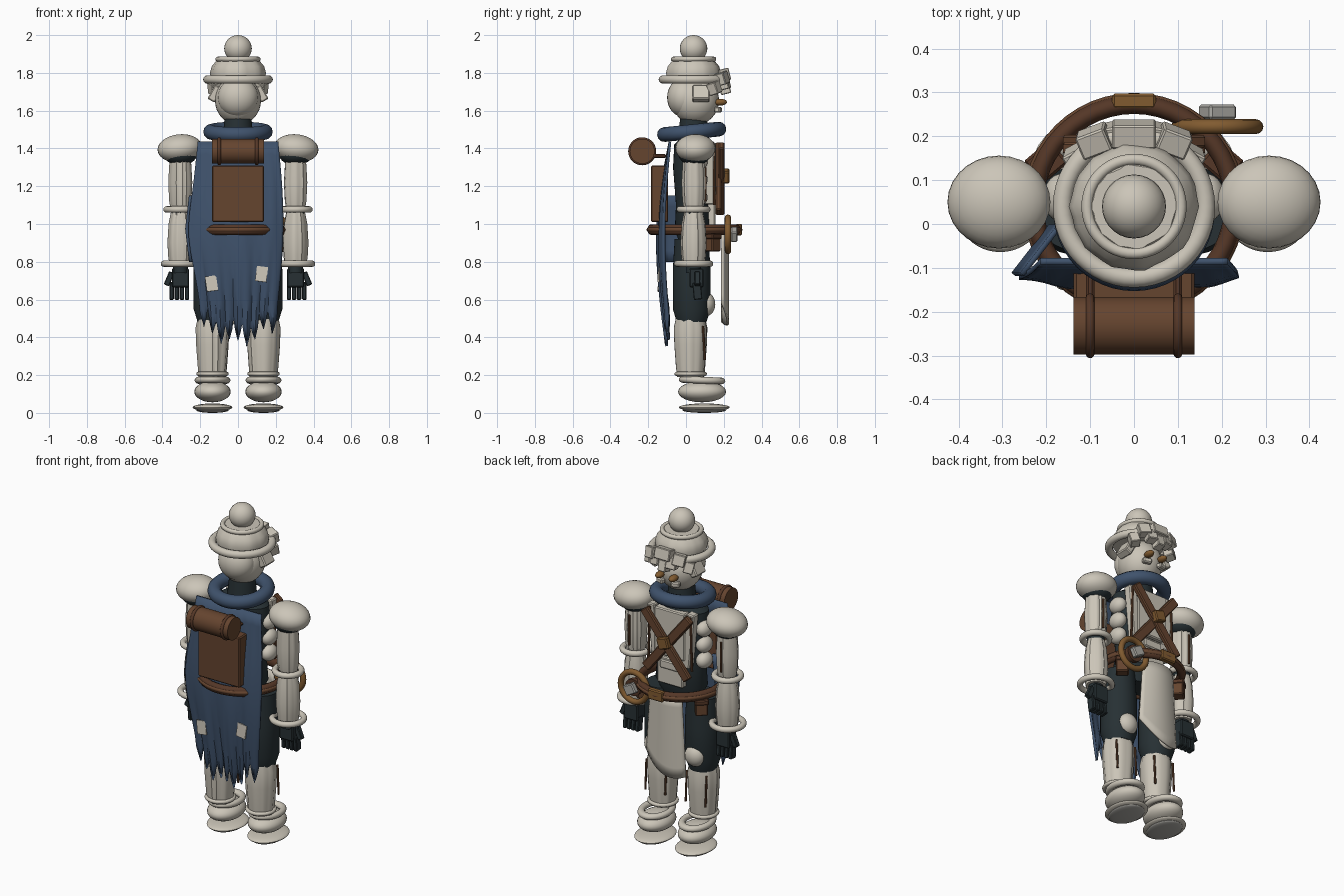
import bpy, bmesh, math, random
from mathutils import Vector, Matrix

random.seed(4)
if "Cube" in bpy.data.objects:
    bpy.data.objects.remove(bpy.data.objects["Cube"])


def material(name, r, g, b):
    m = bpy.data.materials.new(name)
    m.use_nodes = True
    m.diffuse_color = (r, g, b, 1)
    m.node_tree.nodes["Principled BSDF"].inputs["Base Color"].default_value = (r, g, b, 1)
    return m


CREAM = material("bone cream", .6, .56, .48)
BLUE = material("dusty blue", .05, .085, .15)
DARK = material("charcoal teal", .02, .03, .034)
BROWN = material("leather brown", .13, .058, .028)
UMBER = material("dark leather", .09, .038, .02)
GOLD = material("old brass", .22, .105, .03)
GREY = material("pale grey", .42, .41, .38)
MID = .04  # body axis in y
SIDES = (("right", -1), ("left", 1))


def finish(name, bm, mat, loc=(0, 0, 0), rot=(0, 0, 0), smooth=True):
    bmesh.ops.recalc_face_normals(bm, faces=bm.faces)
    me = bpy.data.meshes.new(name)
    bm.to_mesh(me)
    bm.free()
    me.materials.append(mat)
    ob = bpy.data.objects.new(name, me)
    bpy.context.scene.collection.objects.link(ob)
    ob.location, ob.rotation_euler = loc, rot
    if smooth:
        bpy.ops.object.select_all(action='DESELECT')
        ob.select_set(True)
        bpy.context.view_layer.objects.active = ob
        bpy.ops.object.shade_smooth_by_angle(angle=math.radians(40))
    return ob


def ball(name, mat, loc, size, rot=(0, 0, 0)):
    bm = bmesh.new()
    bmesh.ops.create_uvsphere(bm, u_segments=28, v_segments=16, radius=1)
    bmesh.ops.scale(bm, vec=size, verts=bm.verts)
    return finish(name, bm, mat, loc, rot)


def box(name, mat, loc, size, rot=(0, 0, 0), bevel=.006):
    bm = bmesh.new()
    bmesh.ops.create_cube(bm, size=1)
    bmesh.ops.scale(bm, vec=size, verts=bm.verts)
    if bevel:
        bmesh.ops.bevel(bm, geom=bm.edges[:], offset=bevel, segments=1, affect='EDGES')
    return finish(name, bm, mat, loc, rot, False)


def rod(name, mat, a, b, r, sides=20):
    a, b = Vector(a), Vector(b)
    bm = bmesh.new()
    bmesh.ops.create_cone(bm, cap_ends=True, segments=sides, radius1=r, radius2=r, depth=(b - a).length)
    turn = (b - a).to_track_quat('Z', 'Y').to_euler()
    return finish(name, bm, mat, (a + b) / 2, turn)


def lathe(name, mat, profile, loc, flute=0, squash=1, segs=36):
    """Stack rings of (radius, z); flute roughens the wrapped surface."""
    bm = bmesh.new()
    jitter = [random.uniform(-flute, flute) for _ in range(segs)]
    rings = []
    for r, z in profile:
        ring = []
        for k in range(segs):
            a = math.tau * k / segs
            q = r + jitter[k]
            ring.append(bm.verts.new((q * math.cos(a), q * math.sin(a) * squash, z)))
        rings.append(ring)
    for low, high in zip(rings, rings[1:]):
        for k in range(segs):
            n = (k + 1) % segs
            bm.faces.new((low[k], low[n], high[n], high[k]))
    bm.faces.new(rings[0])
    bm.faces.new(rings[-1])
    return finish(name, bm, mat, loc)


def hoop(name, mat, loc, major, minor, rot=(0, 0, 0), squash=1, tall=1):
    bm = bmesh.new()
    ring = [bm.verts.new((major + minor * math.cos(a), 0, minor * tall * math.sin(a)))
            for a in [math.tau * k / 12 for k in range(12)]]
    edges = [bm.edges.new((ring[k], ring[(k + 1) % 12])) for k in range(12)]
    bmesh.ops.spin(bm, geom=ring + edges, cent=(0, 0, 0), axis=(0, 0, 1), angle=math.tau, steps=48)
    bmesh.ops.remove_doubles(bm, verts=bm.verts, dist=.0005)
    bmesh.ops.scale(bm, vec=(1, squash, 1), verts=bm.verts)
    return finish(name, bm, mat, loc, rot)


# Head and hat
ball("head", CREAM, (0, .05, 1.655), (.122, .125, .13))
ball("hair_back", CREAM, (0, -.01, 1.67), (.108, .09, .105))
lathe("neck", DARK, [(.085, 1.42), (.07, 1.57)], (0, MID, 0))
hoop("hat_brim", CREAM, (0, MID, 1.765), .163, .022)
lathe("hat_crown", CREAM, [(.14, 1.77), (.145, 1.8), (.135, 1.835), (.11, 1.865), (.095, 1.88)],
      (0, MID, 0), .004)
hoop("hat_band", CREAM, (0, MID, 1.873), .107, .013)
ball("hat_bobble", CREAM, (0, MID, 1.929), (.073, .073, .071))

# Fringe blocks, eyes and jaw on the face
for x, y, z, w in ((0, .205, 1.79, .1), (-.05, .2, 1.745, .06), (.05, .2, 1.745, .06),
                   (0, .205, 1.72, .05), (-.09, .19, 1.77, .07), (.09, .19, 1.77, .07),
                   (-.125, .15, 1.72, .055), (.125, .15, 1.72, .055)):
    box("fringe_block", CREAM, (x, y, z), (w, .055, .065), (.25, x * 2, -x * 4), .004)
for side, s in SIDES:
    box(side + "_ear_flap", CREAM, (s * .122, .08, 1.69), (.045, .09, .085), (0, -s * .5, 0))
    ball(side + "_eye", GOLD, (s * .045, .182, 1.645), (.022, .035, .018))
    box(side + "_cheek", CREAM, (s * .05, .17, 1.605), (.05, .03, .03), (0, 0, -s * .3))

# Collar and torso
hoop("collar", BLUE, (0, .03, 1.488), .145, .039, (.1, 0, 0))
lathe("torso", DARK, [(.11, .88), (.16, .97), (.15, 1.1), (.175, 1.3), (.165, 1.42), (.09, 1.47)],
      (0, MID, 0), 0, .62)
box("chest_plate", CREAM, (0, .13, 1.29), (.2, .06, .28))
box("belly_plate", CREAM, (0, .12, 1.06), (.17, .07, .16))
box("waist_plate", CREAM, (0, .14, 1.1), (.12, .05, .05))
for side, s in SIDES:
    box(side + "_lapel", CREAM, (s * .115, .125, 1.27), (.05, .05, .33), (0, s * .1, 0))
    rod(side + "_chest_cord", BROWN, (s * .145, .15, 1.1), (s * .135, .15, 1.42), .007, 8)
    for z in (1.33, 1.235, 1.14):
        ball(side + "_rib_pad", CREAM, (s * .165, .06, z), (.042, .055, .047))
    box(side + "_cross_strap", BROWN, (0, .18 + s * .008, 1.24), (.055, .03, .46), (0, s * .68, 0))
box("cross_buckle", GOLD, (0, .212, 1.255), (.07, .035, .065), (0, .3, 0))

# Belt, hanging ring, pouches
hoop("belt", UMBER, (0, .045, .97), .228, .022, tall=1.3)
hoop("belt_trim", BROWN, (0, .045, .97), .242, .012)
box("belt_buckle", GOLD, (0, .28, .97), (.1, .035, .06))
hoop("brass_ring", GOLD, (.19, .222, .945), .088, .017, (math.pi / 2, 0, 0))
box("ring_clasp", GREY, (.19, .255, .945), (.07, .035, .06), (0, .5, 0))
rod("ring_hub", UMBER, (.19, .21, .945), (.19, .235, .945), .05)
for side, s in SIDES:
    box(side + "_pouch", BROWN, (s * .2, .14, .9), (.07, .06, .09), (0, 0, -s * .7))
    box(side + "_pouch_flap", UMBER, (s * .201, .141, .935), (.078, .068, .03), (0, 0, -s * .7))

# Arms and hands
for side, s in SIDES:
    x = s * .305
    ball(side + "_shoulder", CREAM, (s * .308, .05, 1.4), (.118, .106, .075), (0, s * .1, 0))
    ball(side + "_shoulder_lining", DARK, (x, .045, 1.37), (.088, .085, .06))
    lathe(side + "_upper_arm", CREAM, [(.05, 1.08), (.057, 1.12), (.062, 1.22), (.055, 1.34)],
          (x, MID, 0), .0035)
    hoop(side + "_elbow_ring", CREAM, (x, MID, 1.077), .073, .017)
    lathe(side + "_elbow", DARK, [(.045, 1.02), (.048, 1.1)], (x, MID, 0))
    lathe(side + "_forearm", CREAM, [(.055, .78), (.062, .83), (.066, .9), (.06, 1), (.048, 1.06)],
          (x, MID, 0), .0035)
    hoop(side + "_cuff_ring", CREAM, (x, MID, .79), .087, .017)
    rod(side + "_arm_cord", BROWN, (x, .103, 1.12), (x, .103, 1.3), .006, 8)
    rod(side + "_wrist", DARK, (x, MID, .74), (x, MID, .8), .04)
    box(side + "_palm", DARK, (x, .055, .715), (.09, .075, .1))
    for k in range(4):
        box(side + "_finger", DARK, (x - s * .035 + s * k * .027, .06, .645), (.023, .045, .09), (.1, 0, 0), .004)
    box(side + "_thumb", DARK, (s * .365, .06, .71), (.03, .03, .075), (0, s * -.4, 0), .004)

# Legs and boots
for side, s in SIDES:
    x = s * .135
    lathe(side + "_thigh", DARK, [(.078, .48), (.1, .55), (.1, .75), (.09, .92)], (x, .03, 0))
    lathe(side + "_shin", CREAM, [(.07, .19), (.076, .25), (.084, .36), (.087, .45), (.07, .53)],
          (x, .025, 0), .0035)
    ball(side + "_knee", CREAM, (x, .105, .575), (.06, .05, .063))
    hoop(side + "_ankle_ring", CREAM, (x, .025, .207), .075, .011)
    hoop(side + "_boot_ring", CREAM, (x, .085, .173), .077, .018, (-.04, 0, 0), 1.3)
    ball(side + "_boot", CREAM, (x, .085, .112), (.096, .127, .056))
    ball(side + "_sole", CREAM, (x, .097, .029), (.105, .135, .021))
    ball(side + "_sole_tread", GREY, (x, .097, .014), (.085, .115, .014))
    for cx in (.068, .2):
        rod(side + "_shin_cord", BROWN, (s * cx, .1, .28), (s * cx, .09, .46), .006, 8)


# Cloth surfaces: a grid bent by a function of (u, v)
def cloth(name, mat, shape, cols, rows, thick):
    bm = bmesh.new()
    grid = [[bm.verts.new(shape(c / cols, r / rows)) for c in range(cols + 1)] for r in range(rows + 1)]
    for r in range(rows):
        for c in range(cols):
            bm.faces.new((grid[r][c], grid[r][c + 1], grid[r + 1][c + 1], grid[r + 1][c]))
    ob = finish(name, bm, mat)
    mod = ob.modifiers.new("thickness", 'SOLIDIFY')
    mod.thickness, mod.offset = thick, 0
    return ob


TEETH = 9


def cape_shape(u, v):
    t = 2 * u - 1
    tooth = abs((u * TEETH) % 1 - .5) * 2
    hem = .36 + .08 * abs(t) + .1 * tooth + .03 * math.sin(u * 17)
    z = 1.435 + (hem - 1.435) * v
    half = .213 + .03 * math.sin(math.pi * min(v * 1.05, 1)) - .01 * v
    flare = .025 * math.exp(-((z - .95) / .2) ** 2) if t < 0 else 0
    y = -.085 - .055 * math.sin(math.pi * v) * (1 - .5 * t * t) - .015 * v
    return (t * (half + flare), y + .008 * math.sin(u * 20) * v, z)


cloth("cape", BLUE, cape_shape, TEETH * 4, 14, .014)
cloth("cape_side_fold", BLUE, lambda u, v: (-.275 + .085 * u + .04 * abs(v - .5), -.115 + .11 * u,
                                            1.15 - .35 * v), 4, 6, .012)
for x, z in ((-.14, .685), (.125, .735)):
    u = (x / .23 + 1) / 2
    v = (1.435 - z) / 1.03
    box("cape_patch", CREAM, (x, cape_shape(u, v)[1] - .01, z), (.06, .009, .08), (-.06, x, 0), 0)


def apron_shape(u, v):
    t = 2 * u - 1
    hem = .45 + .1 * u ** 2 + .03 * t * t
    return (-.005 + t * (.105 + .025 * v), .222 - .03 * t * t, .95 + (hem - .95) * v)


cloth("apron", CREAM, apron_shape, 12, 8, .012)

# Pack and bedroll
box("pack", BROWN, (0, -.14, 1.16), (.275, .09, .3))
rod("bedroll", BROWN, (-.138, -.232, 1.385), (.138, -.232, 1.385), .066, 32)
for side, s in SIDES:
    hoop(side + "_bedroll_strap", UMBER, (s * .1, -.232, 1.385), .064, .01, (0, math.pi / 2, 0))
    box(side + "_bedroll_tie", UMBER, (s * .1, -.14, 1.36), (.02, .07, .02))
